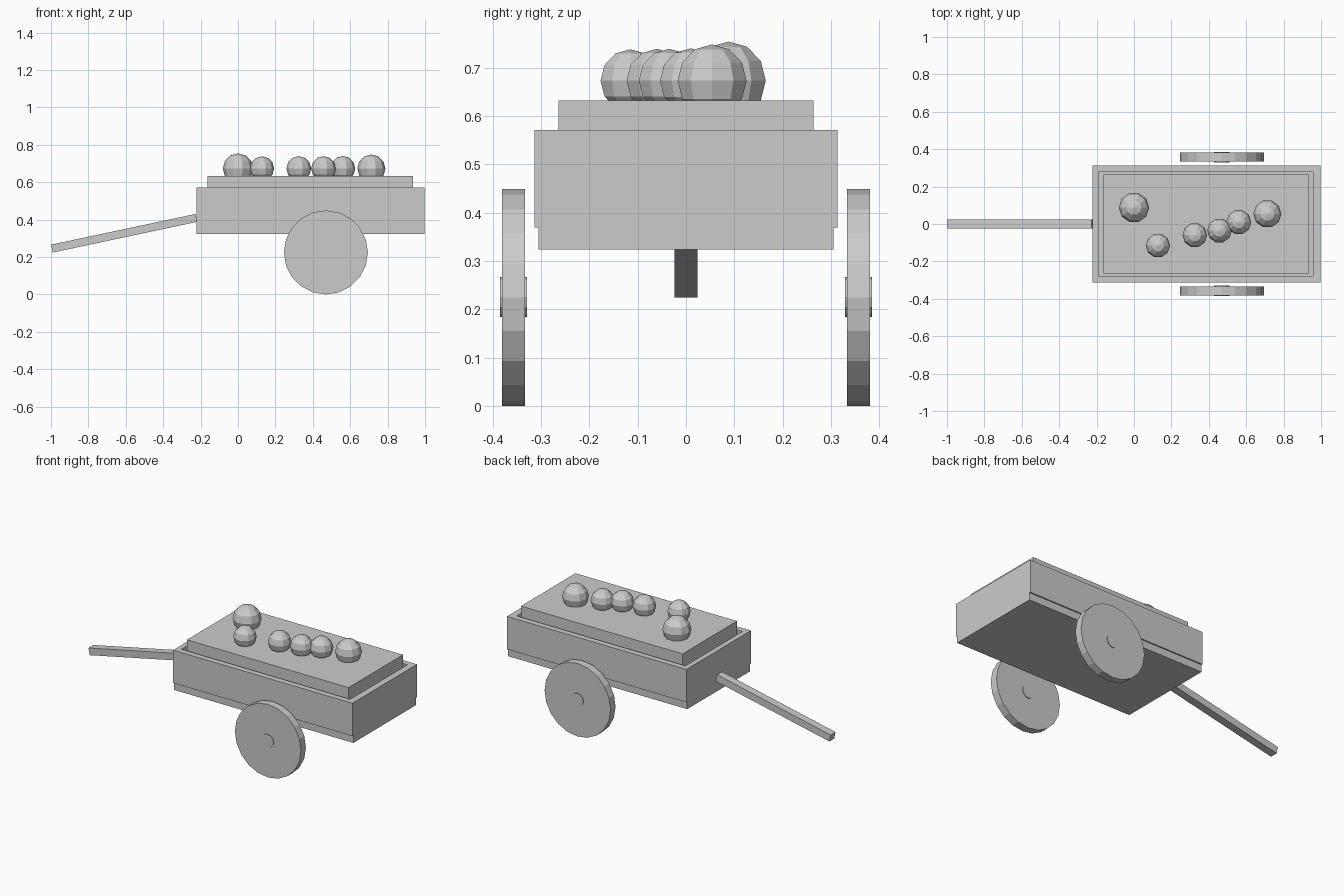
import bpy, math

if "Cube" in bpy.data.objects:
    bpy.data.objects.remove(bpy.data.objects["Cube"])


def box(name, x, y, z):
    """Box from (min, max) ranges."""
    bpy.ops.mesh.primitive_cube_add(size=1, location=[(a + b) / 2 for a, b in (x, y, z)])
    ob = bpy.context.object
    ob.name = name
    ob.scale = [b - a for a, b in (x, y, z)]
    return ob


def disc(name, radius, depth, loc, sides):
    """Cylinder with its axis along y."""
    bpy.ops.mesh.primitive_cylinder_add(vertices=sides, radius=radius, depth=depth,
                                        location=loc, rotation=(math.pi / 2, 0, 0))
    bpy.context.object.name = name


# Cart bed: floor, two side boards, two end boards
X0, X1 = -0.222, 0.997
box("floor", (X0, X1), (-0.305, 0.305), (0.324, 0.37))
for s, side in ((-1, "front"), (1, "back")):
    box(side + "_side_board", (X0, X1), sorted((s * 0.277, s * 0.313)), (0.369, 0.571))
box("left_end_board", (X0, -0.19), (-0.277, 0.277), (0.369, 0.571))
box("right_end_board", (0.957, X1), (-0.277, 0.277), (0.369, 0.571))

# Load block standing proud of the boards
box("load", (-0.162, 0.936), (-0.264, 0.264), (0.37, 0.632))

# Wheels with slightly raised hubs
for s, side in ((-1, "front"), (1, "back")):
    disc(side + "_wheel", 0.2245, 0.048, (0.47, s * 0.357, 0.2245), 20)
    disc(side + "_hub", 0.041, 0.056, (0.47, s * 0.357, 0.2255), 12)

# Sloping draw bar
a, b = (-0.995, 0.245), (-0.223, 0.409)
bar = box("draw_bar", (-0.5, 0.5), (-0.024, 0.024), (-0.0215, 0.0215))
bar.scale.x = math.hypot(b[0] - a[0], b[1] - a[1])
bar.location = ((a[0] + b[0]) / 2, 0, (a[1] + b[1]) / 2)
bar.rotation_euler.y = -math.atan2(b[1] - a[1], b[0] - a[0])

# Round goods sunk partly into the load
goods = [(0.0, 0.088, 0.081), (0.128, -0.115, 0.065), (0.325, -0.06, 0.066),
         (0.457, -0.035, 0.066), (0.56, 0.01, 0.067), (0.713, 0.054, 0.075)]
for i, (x, y, r) in enumerate(goods):
    bpy.ops.mesh.primitive_uv_sphere_add(segments=10, ring_count=6, radius=r,
                                         location=(x, y, 0.673), rotation=(0, 0, math.pi / 2))
    bpy.context.object.name = f"round_good_{i + 1}"
